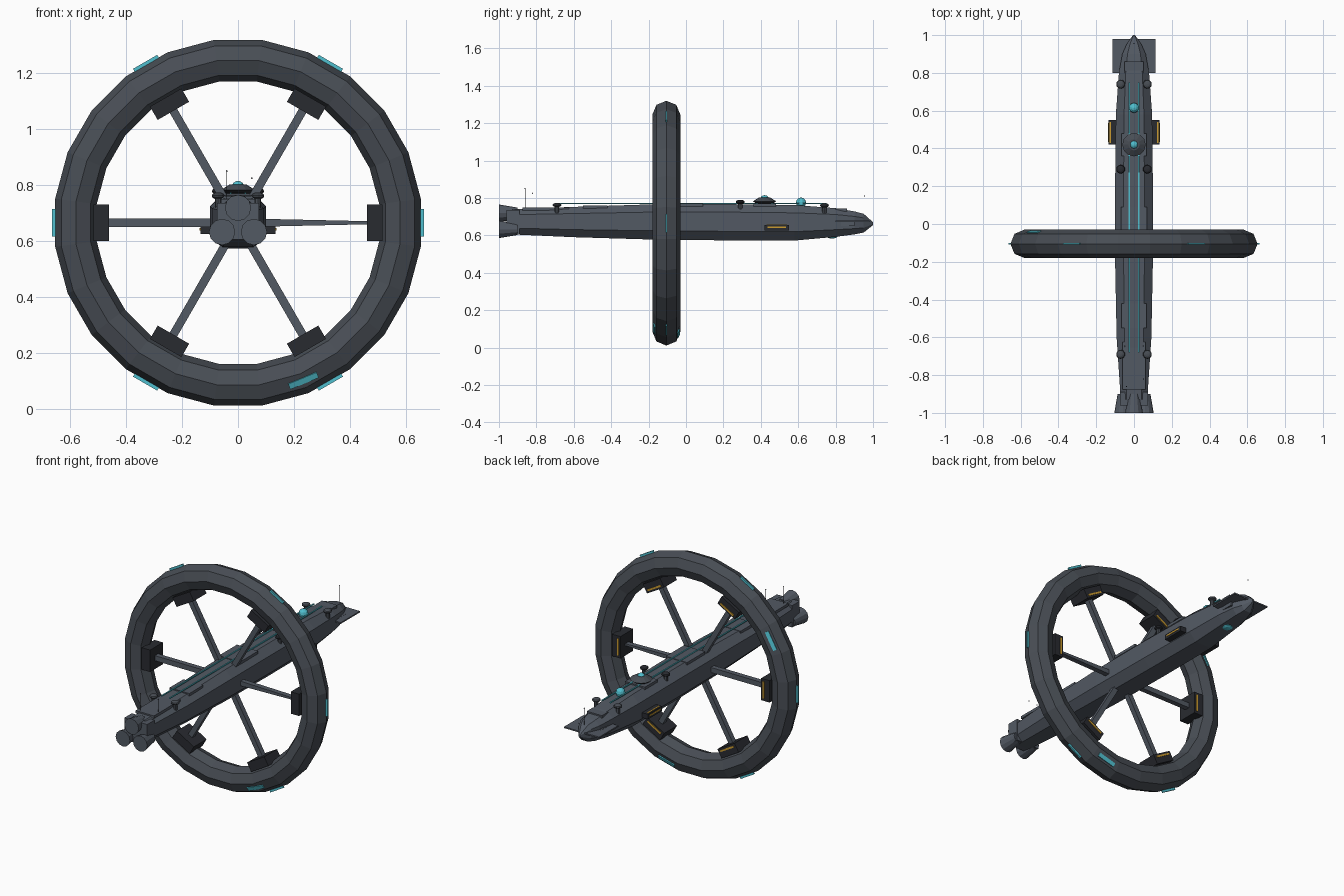
import bpy, bmesh
from math import pi, radians, cos, sin
from mathutils import Matrix, Vector

cube = bpy.data.objects.get("Cube")
if cube:
    bpy.data.objects.remove(cube, do_unlink=True)


def material(name, rgb):
    m = bpy.data.materials.new(name)
    m.use_nodes = True
    m.diffuse_color = (*rgb, 1)
    m.node_tree.nodes["Principled BSDF"].inputs["Base Color"].default_value = (*rgb, 1)
    return m


HULL = material("hull grey", (0.085, 0.10, 0.125))
RING = material("ring grey", (0.065, 0.075, 0.09))
DARK = material("dark grey", (0.022, 0.024, 0.03))
CYAN = material("cyan light", (0.08, 0.52, 0.62))
AMBER = material("amber stripe", (0.6, 0.33, 0.03))
HUB = Vector((0, -0.105, 0.665))


def finish(name, bm, mat, matrix=Matrix()):
    bmesh.ops.recalc_face_normals(bm, faces=bm.faces)
    me = bpy.data.meshes.new(name)
    bm.to_mesh(me)
    bm.free()
    me.materials.append(mat)
    ob = bpy.data.objects.new(name, me)
    ob.matrix_world = matrix
    bpy.context.collection.objects.link(ob)
    return ob


def box(name, size, loc, mat, matrix=Matrix()):
    bm = bmesh.new()
    bmesh.ops.create_cube(bm, size=1)
    bmesh.ops.scale(bm, vec=size, verts=bm.verts)
    return finish(name, bm, mat, matrix @ Matrix.Translation(loc))


def cone(name, r1, r2, depth, loc, mat, matrix=Matrix(), sides=12):
    bm = bmesh.new()
    bmesh.ops.create_cone(bm, cap_ends=True, segments=sides, radius1=r1, radius2=r2, depth=depth)
    return finish(name, bm, mat, Matrix.Translation(loc) @ matrix)


def ball(name, r, loc, mat, squash=1.0):
    bm = bmesh.new()
    bmesh.ops.create_uvsphere(bm, u_segments=10, v_segments=6, radius=r)
    bmesh.ops.scale(bm, vec=(1, 1, squash), verts=bm.verts)
    return finish(name, bm, mat, Matrix.Translation(loc))


def loft(name, stations, mat):
    """Eight-sided sections: y, half width, bottom, top."""
    bm = bmesh.new()
    loops = []
    for y, w, lo, hi in stations:
        a, b = lo + (hi - lo) * 0.25, lo + (hi - lo) * 0.78
        half = [(0.55 * w, lo), (w, a), (w, b), (0.55 * w, hi)]
        pts = half + [(-x, z) for x, z in reversed(half)]
        loops.append([bm.verts.new((x, y, z)) for x, z in pts])
    for p, q in zip(loops, loops[1:]):
        for i in range(8):
            j = (i + 1) % 8
            bm.faces.new((p[i], p[j], q[j], q[i]))
    bm.faces.new(loops[0])
    bm.faces.new(loops[-1])
    return finish(name, bm, mat)


# Main hull
loft("hull", [(-0.93, 0.07, 0.605, 0.74), (-0.6, 0.092, 0.59, 0.752),
              (-0.2, 0.1, 0.578, 0.765), (0.2, 0.1, 0.573, 0.767),
              (0.58, 0.096, 0.572, 0.762), (0.8, 0.08, 0.592, 0.745),
              (0.9, 0.062, 0.605, 0.728), (0.95, 0.04, 0.615, 0.715),
              (1.0, 0.006, 0.655, 0.67)], HULL)

# Engine block and three flared bells
box("engine_block", (0.15, 0.07, 0.13), (0, -0.925, 0.67), HULL)
back = Matrix.Rotation(pi / 2, 4, "X")
for i, (x, z) in enumerate([(0, 0.718), (-0.057, 0.632), (0.057, 0.632)]):
    cone(f"engine_bell_{i}", 0.03, 0.047, 0.1, (x, -0.95, z), HULL, back)

# Nose fins
box("nose_fin", (0.23, 0.18, 0.008), (0, 0.89, 0.675), HULL, Matrix())
for s in (-1, 1):
    box("nose_cheek", (0.03, 0.12, 0.03), (s * 0.06, 0.84, 0.665), HULL)

# Raised deck plates
for i, (x, y, w, l, z) in enumerate([(0, -0.75, 0.12, 0.25, 0.742), (0, -0.485, 0.13, 0.13, 0.752),
                                     (0, 0.005, 0.14, 0.17, 0.762), (0, 0.42, 0.13, 0.12, 0.763),
                                     (0, 0.83, 0.1, 0.06, 0.735)]):
    box(f"deck_plate_{i}", (w, l, 0.016), (x, y, z), HULL)

# Deck light strips
for s in (-1, 1):
    box("deck_light_strip", (0.007, 1.43, 0.006), (s * 0.026, 0.035, 0.771), CYAN)

# Observation dome and forward light
cone("dome_base", 0.035, 0.062, 0.02, (0, 0.42, 0.772), DARK)
cone("dome_roof", 0.062, 0.03, 0.02, (0, 0.42, 0.792), RING)
ball("dome_light", 0.022, (0, 0.42, 0.797), CYAN, 0.8)
ball("forward_light", 0.027, (0, 0.615, 0.775), CYAN)
ball("belly_light", 0.035, (0, 0.78, 0.6), CYAN, 0.5)

# Paired turrets, side bays with amber stripes
for s in (-1, 1):
    for y, z in [(-0.69, 0.762), (0.29, 0.778), (0.74, 0.76)]:
        ball("turret", 0.024, (s * 0.071, y, z), DARK if y == 0.29 else RING, 0.5)
        cone("turret_post", 0.012, 0.012, 0.05, (s * 0.071, y, z - 0.025), RING, sides=8)
    box("side_bay", (0.05, 0.13, 0.03), (s * 0.11, 0.485, 0.64), DARK)
    box("side_bay_stripe", (0.007, 0.11, 0.006), (s * 0.125, 0.485, 0.654), AMBER)
    box("side_bay_edge", (0.004, 0.1, 0.008), (s * 0.135, 0.485, 0.642), AMBER)

# Tiny mast beacons
for x, y, z in [(-0.04, -0.86, 0.85), (0.05, -0.82, 0.825), (0, 0.955, 0.81)]:
    ball("mast_beacon", 0.003, (x, y, z), DARK)
    cone("mast", 0.0006, 0.0006, z - 0.7, (x, y, (z + 0.7) / 2), DARK, sides=4)

# Habitat ring
bpy.ops.mesh.primitive_torus_add(major_segments=24, minor_segments=8, major_radius=0.585,
                                 minor_radius=0.075, location=HUB,
                                 rotation=(pi / 2, radians(7.5), 0))
ring = bpy.context.object
ring.name = "habitat_ring"
ring.data.materials.append(RING)


def around(deg):
    """Frame at the hub: local x points outward, z along the ring."""
    return Matrix.Translation(HUB) @ Matrix.Rotation(-radians(deg), 4, "Y")


# Spokes, end pods and rim markers
for i in range(6):
    m = around(i * 60)
    spoke = box(f"spoke_{i}", (0.44, 0.03, 0.03), (0.26, 0, 0), HULL, m)
    if i == 0:
        for v in spoke.data.vertices:
            if v.co.x > 0:
                v.co.z *= 0.35
    box(f"spoke_pod_{i}", (0.055, 0.12, 0.13), (0.49, 0, 0), DARK, m)
    box(f"pod_stripe_{i}", (0.01, 0.006, 0.1), (0.478, 0.061, 0), AMBER, m)
    box(f"rim_marker_{i}", (0.03, 0.009, 0.1), (0.65, 0, 0), CYAN, m)

# Light plates on the ring flanks: ring angle, side
for deg, side in [(292.5, -1), (150, 1), (285, 1)]:
    tilt = Matrix.Rotation(side * radians(67.5), 4, "Z")
    m = around(deg) @ Matrix.Translation((0.585, 0, 0)) @ tilt
    box("ring_light_plate", (0.008, 0.022, 0.11), (0.069, 0, 0), CYAN, m)
